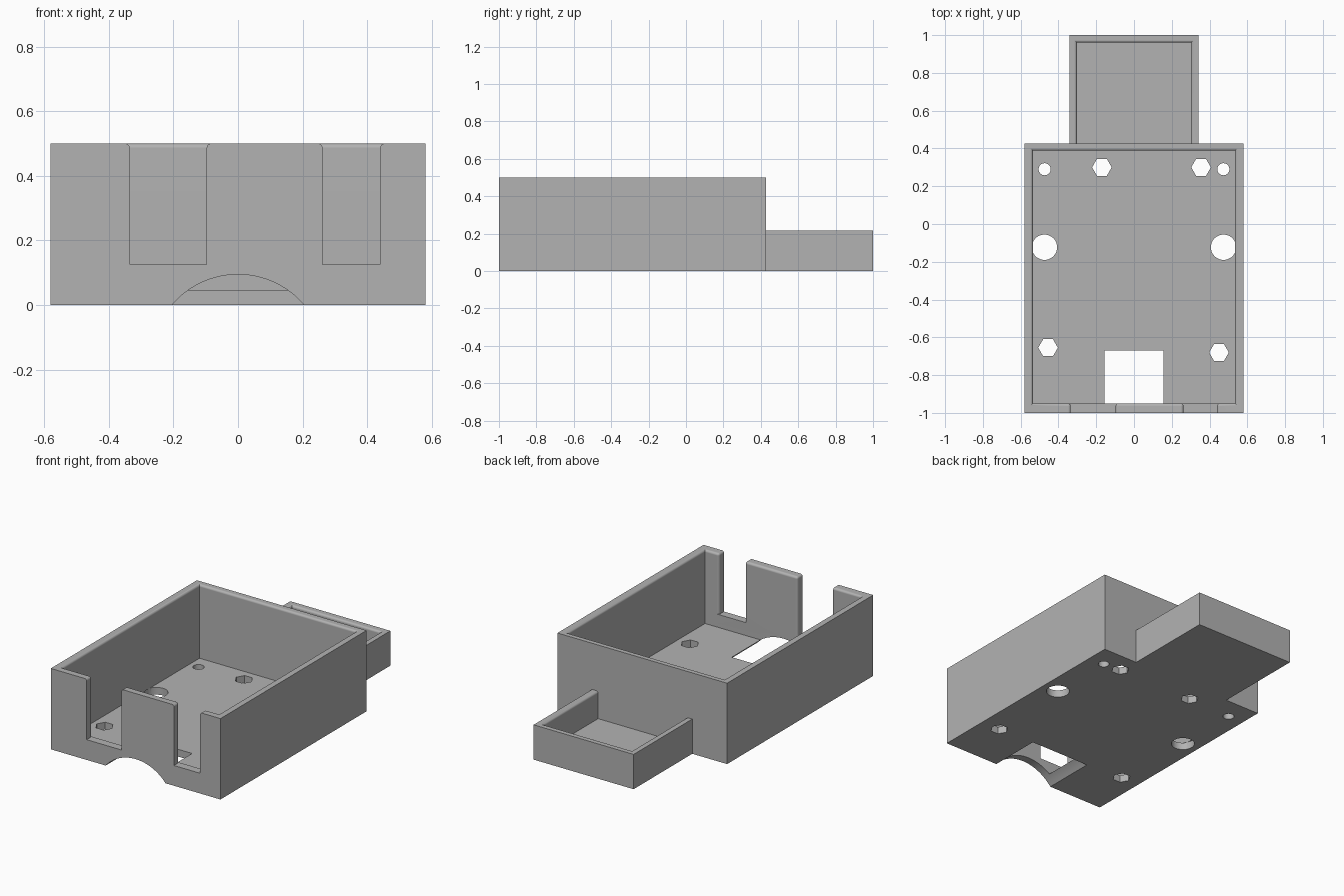
import bpy, bmesh, math

default = bpy.data.objects.get("Cube")
if default:
    bpy.data.objects.remove(default, do_unlink=True)

grey = bpy.data.materials.new("mid grey plastic")
grey.use_nodes = True
colour = (0.45, 0.45, 0.45, 1)
grey.diffuse_color = colour
grey.node_tree.nodes["Principled BSDF"].inputs["Base Color"].default_value = colour

FLOOR, SILL, TOP, TRAY_TOP = 0.045, 0.125, 0.5, 0.215
OUT_X, IN_X = 0.58, 0.535
FRONT, IN_FRONT, IN_BACK, BACK = -1.0, -0.95, 0.388, 0.427
FILLET = 0.014


def prism(name, outline, z0, z1, rounded=None):
    """Extrude a plan outline; fillet the edges picked by the rule 'rounded'."""
    bm = bmesh.new()
    face = bm.faces.new([bm.verts.new((x, y, z0)) for x, y in outline])
    new = bmesh.ops.extrude_face_region(bm, geom=[face])["geom"]
    for v in new:
        if isinstance(v, bmesh.types.BMVert):
            v.co.z = z1
    bmesh.ops.recalc_face_normals(bm, faces=bm.faces)
    if rounded:
        picked = [e for e in bm.edges if rounded(e.verts[0].co, e.verts[1].co)]
        bmesh.ops.bevel(bm, geom=picked, offset=FILLET, segments=5,
                        profile=0.5, affect="EDGES")
    mesh = bpy.data.meshes.new(name)
    bm.to_mesh(mesh)
    bm.free()
    mesh.materials.append(grey)
    ob = bpy.data.objects.new(name, mesh)
    bpy.context.scene.collection.objects.link(ob)
    return ob


def block(name, x0, x1, y0, y1, z0, z1):
    return prism(name, [(x0, y0), (x1, y0), (x1, y1), (x0, y1)], z0, z1)


def post(name, x, y, r, sides, z1=0.046):
    ring = [2 * math.pi * i / sides for i in range(sides)]
    return prism(name, [(x + r * math.cos(a), y + r * math.sin(a)) for a in ring], -0.1, z1)


def combine(ob, tool, operation):
    """Apply a boolean and remove its tool."""
    mod = ob.modifiers.new(operation, "BOOLEAN")
    mod.object, mod.operation, mod.solver = tool, operation, "EXACT"
    bpy.context.view_layer.objects.active = ob
    bpy.ops.object.modifier_apply(modifier=mod.name)
    bpy.data.objects.remove(tool, do_unlink=True)


def case_edge(a, b):
    """Inner rim, slot tops and the inner upright edges of the slots."""
    if abs(a.z - b.z) > 0.01:
        return abs(a.x) < 0.5 and abs(a.y - IN_FRONT) < 0.001
    if min(a.z, b.z) < TOP - 0.001:
        return False
    m = (a + b) / 2
    return abs(m.x) < OUT_X - 0.001 and FRONT + 0.001 < m.y < BACK - 0.001


def tray_edge(a, b):
    m = (a + b) / 2
    return (min(a.z, b.z) > TRAY_TOP - 0.001 and abs(m.x) < 0.31
            and BACK + 0.001 < m.y < 0.99)


# Lower case with its cavity
case = block("open_case", -OUT_X, OUT_X, FRONT, BACK, 0, SILL)
combine(case, block("cavity", -IN_X, IN_X, IN_FRONT, IN_BACK, FLOOR, 1), "DIFFERENCE")

# Upper wall, left open by the two front slots, and the tab between them
wall = [(-0.335, FRONT), (-0.335, IN_FRONT), (-IN_X, IN_FRONT), (-IN_X, IN_BACK),
        (IN_X, IN_BACK), (IN_X, IN_FRONT), (0.44, IN_FRONT), (0.44, FRONT),
        (OUT_X, FRONT), (OUT_X, BACK), (-OUT_X, BACK), (-OUT_X, FRONT)]
combine(case, prism("upper_wall", wall, SILL, TOP, case_edge), "UNION")
tab = [(-0.097, FRONT), (0.262, FRONT), (0.262, IN_FRONT), (-0.097, IN_FRONT)]
combine(case, prism("front_tab", tab, SILL, TOP, case_edge), "UNION")

# Rear tray
combine(case, block("tray_floor", -0.342, 0.342, BACK, 1, 0, FLOOR), "UNION")
rail = [(-0.342, BACK), (-0.302, BACK), (-0.302, 0.96), (0.302, 0.96),
        (0.302, BACK), (0.342, BACK), (0.342, 1), (-0.342, 1)]
combine(case, prism("tray_wall", rail, FLOOR, TRAY_TOP, tray_edge), "UNION")

# Floor holes: hexagonal nut holes, screw holes and large round holes
for x, y in [(-0.17, 0.3), (0.355, 0.3), (-0.455, -0.655), (0.45, -0.68)]:
    combine(case, post("hex_hole", x, y, 0.052, 6), "DIFFERENCE")
for side in (-1, 1):
    combine(case, post("screw_hole", side * 0.473, 0.29, 0.032, 32), "DIFFERENCE")
    combine(case, post("round_hole", side * 0.474, -0.123, 0.067, 48), "DIFFERENCE")

# Arched channel under the front
arch = post("arch", 0, 0, 0.2687, 96, 0.1)
for v in arch.data.vertices:
    x, y, z = v.co
    v.co = (x, -0.67 if z > 0 else -1.1, y - 0.174)
arch.data.flip_normals()
bm = bmesh.new()
bm.from_mesh(arch.data)
bmesh.ops.recalc_face_normals(bm, faces=bm.faces)
bm.to_mesh(arch.data)
bm.free()
combine(case, arch, "DIFFERENCE")

# Smooth fillets and bores, crisp flat faces
bpy.ops.object.select_all(action="DESELECT")
case.select_set(True)
bpy.context.view_layer.objects.active = case
bpy.ops.object.shade_smooth_by_angle(angle=math.radians(30))
normals = case.modifiers.new("Weighted Normals", "WEIGHTED_NORMAL")
normals.keep_sharp = True
